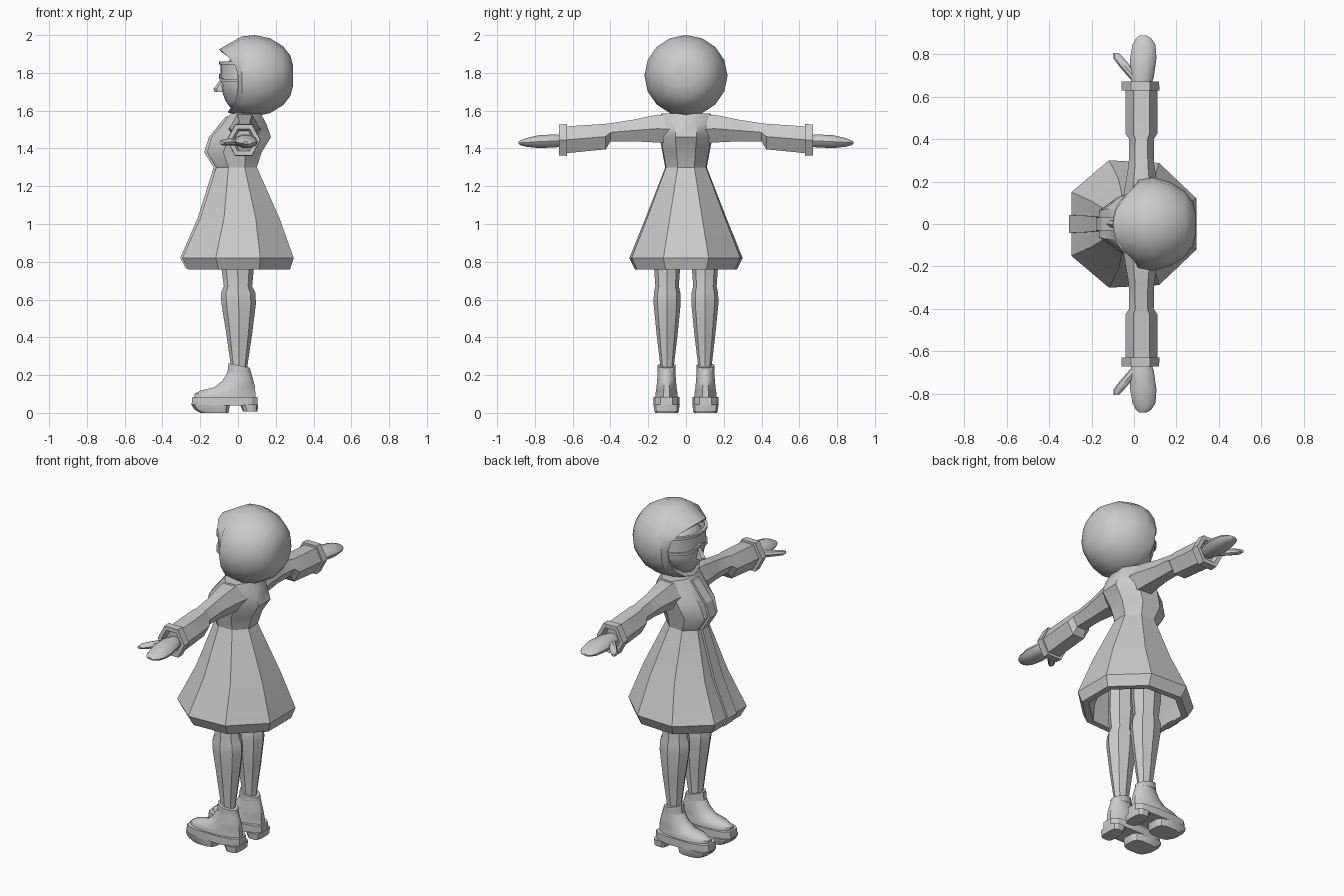
import bpy, bmesh, math
from mathutils import Vector

if "Cube" in bpy.data.objects:
    bpy.data.objects.remove(bpy.data.objects["Cube"])

grey = bpy.data.materials.new("plain_grey")
grey.diffuse_color = (0.6, 0.6, 0.6, 1)
grey.use_nodes = True
grey.node_tree.nodes["Principled BSDF"].inputs["Base Color"].default_value = grey.diffuse_color


def finish(name, bm, angle=30):
    bmesh.ops.recalc_face_normals(bm, faces=bm.faces)
    me = bpy.data.meshes.new(name)
    bm.to_mesh(me)
    bm.free()
    ob = bpy.data.objects.new(name, me)
    bpy.context.collection.objects.link(ob)
    me.materials.append(grey)
    bpy.ops.object.select_all(action='DESELECT')
    ob.select_set(True)
    bpy.context.view_layer.objects.active = ob
    bpy.ops.object.shade_smooth_by_angle(angle=math.radians(angle))
    return ob


def loft(name, rings, caps=(True, True), angle=30):
    """Skin a list of point rings with equal counts."""
    bm = bmesh.new()
    vs = [[bm.verts.new(p) for p in r] for r in rings]
    n = len(vs[0])
    for a, b in zip(vs, vs[1:]):
        for i in range(n):
            j = (i + 1) % n
            bm.faces.new((a[i], a[j], b[j], b[i]))
    if caps[0]:
        bm.faces.new(vs[0])
    if caps[1]:
        bm.faces.new(vs[-1])
    return finish(name, bm, angle)


def circle(n, phase=0.0):
    return [(math.cos(2 * math.pi * (i + phase) / n), math.sin(2 * math.pi * (i + phase) / n))
            for i in range(n)]


def flat(z, x0, x1, hy, shape, y=0.0):
    """Horizontal ring spanning x0..x1 with half width hy."""
    c, r = (x0 + x1) / 2, (x1 - x0) / 2
    return [(c + u * r, y + v * hy, z) for u, v in shape]


def across(y, xc, rx, zc, rz, shape):
    """Upright ring across an arm."""
    return [(xc + u * rx, y, zc + v * rz) for u, v in shape]


# Coat: eight-sided skirt with a hollow hem, and fitted bodice
half = [(-1, -.5), (-.4, -1), (.4, -.96), (1, -.4)]
oct8 = half + [(u, -v) for u, v in reversed(half)]
skirt = [(1.22, -.09, .09, .09), (.86, -.23, .23, .23), (.76, -.235, .24, .235),
         (.76, -.265, .275, .27), (.82, -.295, .295, .30), (1.03, -.20, .22, .215),
         (1.30, -.115, .10, .11)]
loft("coat_skirt", [flat(*r, oct8) for r in skirt], (True, False), 25)
bodice = [(1.30, -.115, .10, .11), (1.38, -.165, .125, .125), (1.46, -.14, .175, .14),
          (1.53, -.08, .15, .145), (1.585, -.04, .12, .13)]
loft("coat_bodice", [flat(*r, oct8) for r in bodice], (False, True), 35)

# Raised front strip of the coat
strip = [(.765, -.262, .042), (.82, -.292, .042), (1.03, -.20, .038), (1.30, -.115, .028),
         (1.38, -.165, .03), (1.46, -.14, .03), (1.57, -.05, .03)]
loft("coat_front_strip", [[(x - .014, -w, z), (x - .014, w, z), (x + .03, w, z), (x + .03, -w, z)]
                          for z, x, w in strip], angle=20)
loft("neck", [flat(z, -.03, .09, .06, circle(10)) for z in (1.52, 1.66)])

# Hood: rings around the x axis ending in a shaped face opening
c16 = circle(16)
HZ = 1.785
hood = [[(x, u * ry, HZ + v * rz) for u, v in c16] for x, ry, rz in
        [(.292, .05, .05), (.278, .105, .105), (.24, .155, .155), (.17, .198, .198),
         (.09, .22, .215), (.02, .208, .208)]]


def opening(s, dx):
    pts = []
    for u, v in c16:
        up = v > 0
        x = -.10 * v ** 2 if up else -.055 * v ** 4
        pts.append((x + dx, u * .172 * s, HZ + v * s * (.14 if up else .195)))
    return pts


hood += [opening(1, 0), opening(.9, .012), opening(.88, .07)]
loft("hood", hood, (True, False), 35)

# Face
bm = bmesh.new()
bmesh.ops.create_uvsphere(bm, u_segments=16, v_segments=10, radius=1)
for v in bm.verts:
    taper = 1 + .25 * min(0, v.co.z)
    v.co = Vector((.02 + v.co.x * .108, v.co.y * .15 * taper, 1.745 + v.co.z * .155))
finish("face", bm)

# Nose
loft("nose", [flat(1.70, -.125, -.06, .02, circle(6)), flat(1.715, -.13, -.06, .018, circle(6)),
              flat(1.77, -.09, -.06, .010, circle(6))])


# Goggles: curved lens band with an upper and a lower rim
def face_band(name, z0, z1, grow, bridge):
    rings = []
    for i in range(-8, 9):
        a = math.radians(i * 10.5)
        lift = bridge * max(0, 1 - abs(i) / 2.5)
        ring = []
        for r, z in ((.94, z0), (1 + grow, z0), (1 + grow, z1), (.94, z1)):
            lo = lift if bridge and z < 1.8 else 0
            ring.append((.03 - .122 * r * math.cos(a), .152 * r * math.sin(a), z + lo))
        rings.append(ring)
    loft(name, rings, angle=40)


face_band("goggle_lens", 1.765, 1.85, 0, .025)
face_band("goggle_upper_rim", 1.845, 1.86, .07, 0)
face_band("goggle_lower_rim", 1.752, 1.768, .07, .025)

hex6, c8, c10, c12 = circle(6), circle(8), circle(10), circle(12, .5)
sole_shape = [(math.copysign(abs(u) ** .6, u), math.copysign(abs(v) ** .6, v)) for u, v in c12]

for side, s in (("right", -1), ("left", 1)):
    # Sleeve with an elbow step, flared hollow cuff
    arm = [(.07, .035, .09, 1.50, .085), (.15, .035, .082, 1.505, .085),
           (.28, .035, .06, 1.495, .066), (.40, .035, .058, 1.485, .056),
           (.425, .035, .075, 1.463, .078), (.64, .035, .075, 1.445, .082)]
    loft(side + "_sleeve", [across(s * y, *r, hex6) for y, *r in arm])
    cuff = [(.63, .06, .062), (.63, .09, .097), (.672, .088, .095), (.672, .064, .068), (.645, .05, .055)]
    loft(side + "_cuff", [across(s * y, .03, a, 1.445, b, hex6) for y, a, b in cuff])

    # Mitten and thumb
    hand = [(.64, .035, .04, 1.44, .028), (.69, .038, .055, 1.44, .036), (.78, .044, .062, 1.436, .036),
            (.845, .047, .054, 1.432, .024), (.875, .045, .036, 1.43, .014), (.888, .042, .018, 1.43, .006)]
    loft(side + "_mitten", [across(s * y, *r, c10) for y, *r in hand], angle=40)
    thumb = [(.68, .015, .03, 1.438, .022), (.735, -.035, .028, 1.435, .02),
             (.78, -.072, .025, 1.432, .017), (.806, -.085, .012, 1.43, .008)]
    loft(side + "_thumb", [across(s * y, *r, c8) for y, *r in thumb], angle=40)

    # Leg with knee
    y = s * .10
    leg = [(.18, -.035, .05, .036), (.25, -.038, .05, .036), (.42, -.062, .075, .056),
           (.58, -.088, .095, .072), (.635, -.09, .092, .07), (.67, -.075, .075, .062),
           (.78, -.09, .085, .07), (1.0, -.08, .08, .07)]
    loft(side + "_leg", [flat(*r, c8, y) for r in leg], angle=28)

    # Boot upper, collar, and sole in three blocks
    yb = s * .103
    boot = [(.07, -.235, .10, .062), (.10, -.235, .098, .061), (.118, -.205, .096, .058),
            (.135, -.13, .094, .055), (.17, -.085, .085, .052), (.225, -.052, .068, .047)]
    loft(side + "_boot", [flat(*r, c12, yb) for r in boot], angle=40)
    collar = [flat(.215, -.058, .07, .05, c12, yb), flat(.25, -.052, .066, .05, c12, yb)]
    collar[1] = [(x, q, z - .22 * (x - .01)) for x, q, z in collar[1]]
    loft(side + "_boot_collar", collar)
    for part, rings in (
            ("sole", [(.04, -.25, .108, .07), (.085, -.245, .106, .07)]),
            ("front_tread", [(0.0, -.20, -.05, .062), (.02, -.235, -.045, .068), (.045, -.25, -.04, .07)]),
            ("heel", [(0.008, .025, .104, .066), (.045, .01, .108, .07)])):
        loft(side + "_boot_" + part, [flat(*r, sole_shape, yb) for r in rings])
